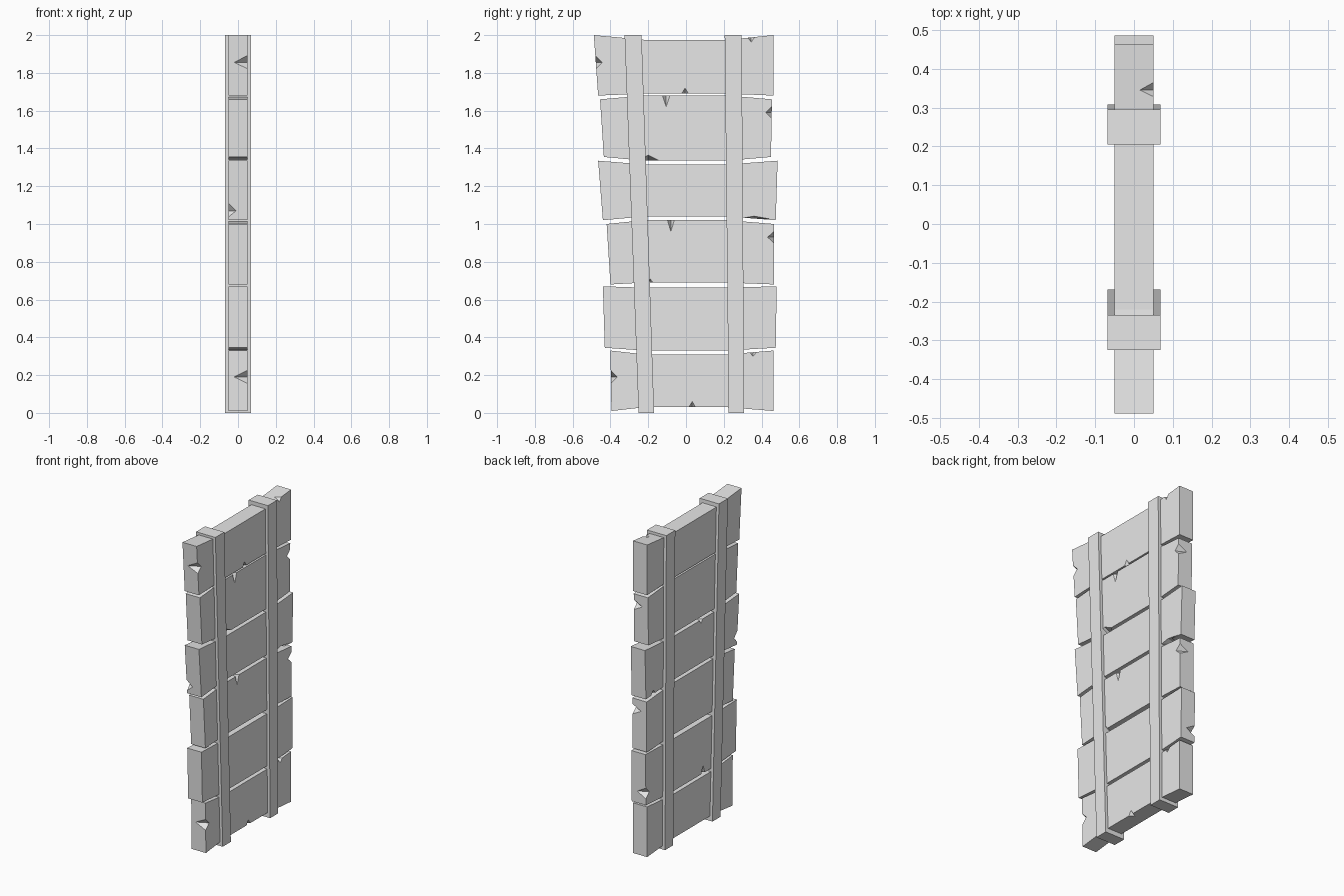
import bpy, bmesh
from mathutils import Vector

if "Cube" in bpy.data.objects:
    bpy.data.objects.remove(bpy.data.objects["Cube"], do_unlink=True)

wood = bpy.data.materials.new("plain_grey")
wood.use_nodes = True
GREY = (0.8, 0.8, 0.8, 1)
wood.diffuse_color = GREY
wood.node_tree.nodes["Principled BSDF"].inputs["Base Color"].default_value = GREY

HALF = 0.05    # half thickness of a plank
BEND = 0.22    # where each plank bends, hidden under the straps


def make_object(name, bm):
    bmesh.ops.recalc_face_normals(bm, faces=bm.faces)
    mesh = bpy.data.meshes.new(name)
    bm.to_mesh(mesh)
    bm.free()
    mesh.materials.append(wood)
    obj = bpy.data.objects.new(name, mesh)
    bpy.context.collection.objects.link(obj)
    return obj


def slab(name, outline, half):
    """Extrude a closed (y, z) outline through the thickness."""
    bm = bmesh.new()
    face = bm.faces.new([bm.verts.new((-half, y, z)) for y, z in outline])
    new = bmesh.ops.extrude_face_region(bm, geom=[face])["geom"]
    verts = [v for v in new if isinstance(v, bmesh.types.BMVert)]
    bmesh.ops.translate(bm, verts=verts, vec=(2 * half, 0, 0))
    return make_object(name, bm)


def lerp(a, b, t):
    return a + (b - a) * t


def add_chip(bm, shape, edge, side, at, half, depth, reach):
    """Wedge that bites a corner: edge is front, back, top or bottom."""
    yf_top, yf_low, yb_top, yb_low, top, low, mid_top, mid_low = shape
    if edge in ("front", "back"):
        t = (top - at) / (top - low)
        y = lerp(yf_top, yf_low, t) if edge == "front" else lerp(yb_top, yb_low, t)
        origin, along = Vector((side * HALF, y, at)), Vector((0, 0, 1))
        inward = Vector((0, 1 if edge == "front" else -1, 0))
    else:
        outer, mid = (top, mid_top) if edge == "top" else (low, mid_low)
        end = abs(yb_top if at > 0 else yf_top)
        z = lerp(mid, outer, max(0, (abs(at) - BEND) / (end - BEND)))
        origin, along = Vector((side * HALF, at, z)), Vector((0, 1, 0))
        inward = Vector((0, 0, -1 if edge == "top" else 1))
    points = [origin + along * half, origin - along * half,
              origin + inward * depth, origin - Vector((side * reach, 0, 0))]
    # Enlarge about the valley line so the cutter pokes out of the plank
    middle = (points[2] + points[3]) / 2
    v = [bm.verts.new(middle + (p - middle) * 1.5) for p in points]
    for a, b, c in ((0, 1, 2), (0, 1, 3), (0, 2, 3), (1, 2, 3)):
        bm.faces.new((v[a], v[b], v[c]))


# front y top/low, back y top/low, end z top/low, middle z top/low
PLANKS = [
    (-.40, -.395, .463, .463, .33, .01, .31, .03),
    (-.44, -.43, .48, .475, .67, .345, .663, .33),
    (-.42, -.40, .467, .467, 1.0, .68, 1.02, .69),
    (-.465, -.44, .485, .475, 1.335, 1.02, 1.315, 1.04),
    (-.455, -.435, .455, .45, 1.66, 1.355, 1.68, 1.335),
    (-.488, -.465, .463, .463, 2.0, 1.68, 1.975, 1.69),
]
# edge, side, position, half width, depth, reach across the thickness
CHIPS = [
    [("front", 1, .19, .035, .035, .07), ("top", 1, .355, .018, .022, .03),
     ("bottom", 1, .033, .018, .03, .03)],
    [("back", -1, .42, .035, .035, .06), ("bottom", -1, -.1, .018, .05, .03)],
    [("back", 1, .93, .032, .035, .06), ("top", 1, -.08, .018, .06, .03),
     ("bottom", 1, -.19, .015, .02, .03)],
    [("front", -1, 1.07, .035, .03, .04), ("top", -1, -.08, .015, .025, .03),
     ("bottom", -1, .4, .02, .025, .03), ("bottom", 1, .36, .07, .012, .05)],
    [("back", 1, 1.59, .032, .032, .06), ("top", 1, -.105, .02, .06, .03),
     ("bottom", 1, -.2, .06, .03, .06)],
    [("front", 1, 1.855, .035, .035, .07), ("top", 1, .345, .018, .025, .035),
     ("bottom", 1, -.005, .018, .03, .03)],
]

# Planks: bent boards with chipped corners
for i, (shape, chips) in enumerate(zip(PLANKS, CHIPS)):
    yf_top, yf_low, yb_top, yb_low, top, low, mid_top, mid_low = shape
    plank = slab(f"plank_{i + 1}", [
        (yf_low, low), (-BEND, mid_low), (BEND, mid_low), (yb_low, low),
        (yb_top, top), (BEND, mid_top), (-BEND, mid_top), (yf_top, top)], HALF)
    bm = bmesh.new()
    for chip in chips:
        add_chip(bm, shape, *chip)
    cutter = make_object("chip_cutter", bm)
    cutter.hide_render = True
    cut = plank.modifiers.new("chips", "BOOLEAN")
    cut.operation, cut.solver, cut.object = "DIFFERENCE", "EXACT", cutter
    graph = bpy.context.evaluated_depsgraph_get()
    carved = bpy.data.meshes.new_from_object(plank.evaluated_get(graph))
    plank.modifiers.clear()
    plank.data = carved
    bpy.data.objects.remove(cutter, do_unlink=True)

# Straps: leaning uprights that wrap both faces of the planks
for name, low, top in (("front_strap", -.21, -.28), ("back_strap", .267, .25)):
    slab(name, [(low - .041, 0), (low + .041, 0),
                (top + .045, 2), (top - .045, 2)], .068)
